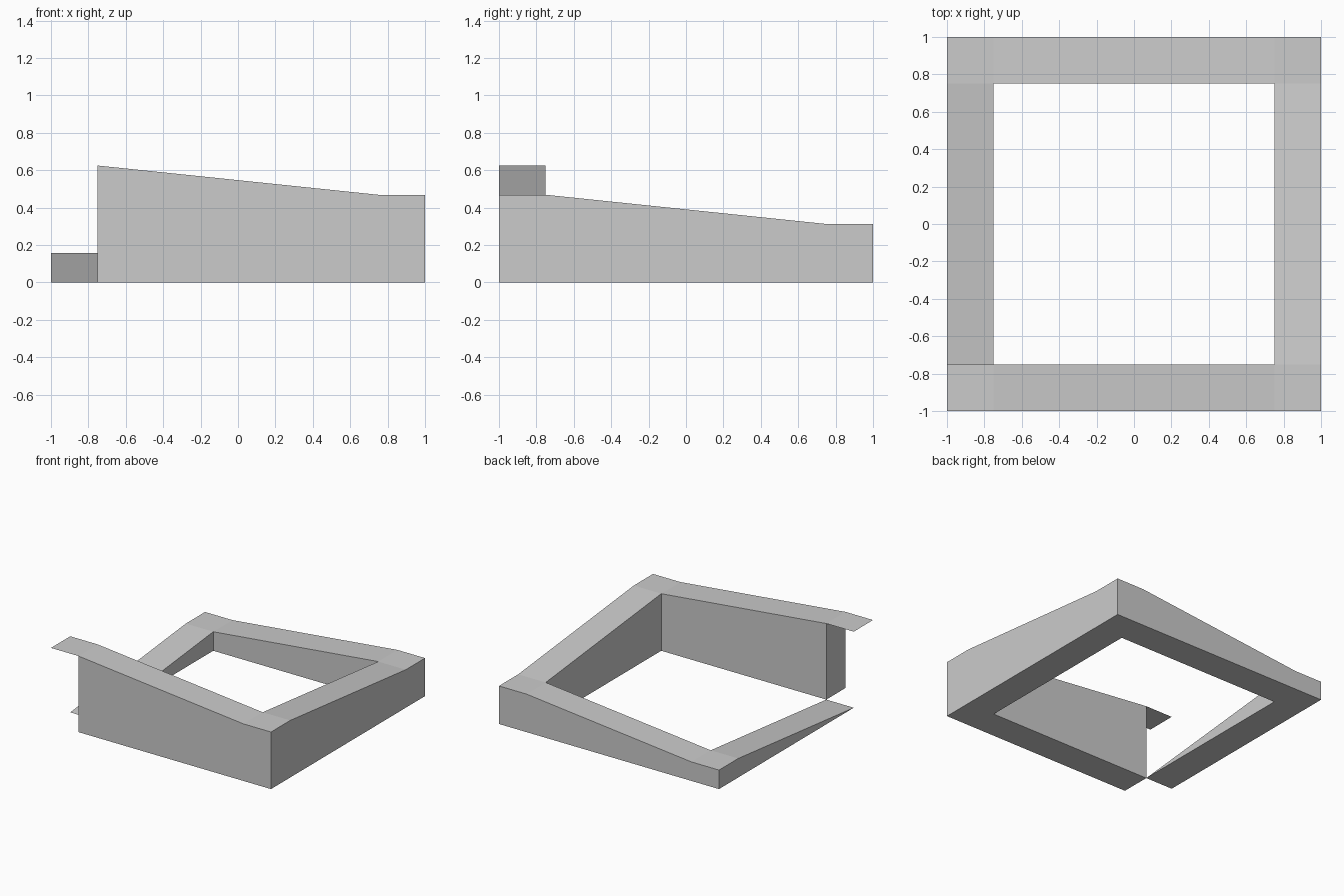
import bpy, bmesh
from math import pi
from mathutils import Matrix, Vector

if "Cube" in bpy.data.objects:
    bpy.data.objects.remove(bpy.data.objects["Cube"])

OUT, INN = 1.0, 0.75      # outer and inner half-widths of the square frame
STEP = 0.625 / 4          # height lost along each side

bm = bmesh.new()


def face(points, turn):
    """Add a face, turned to its side, skipping repeated points."""
    pts = []
    for p in points:
        if p not in pts:
            pts.append(p)
    rot = Matrix.Rotation(turn * pi / 2, 3, 'Z')
    bm.faces.new([bm.verts.new(rot @ Vector(p)) for p in pts])


def flat(x0, x1, z0, z1, turn, down=False):
    """Quad across the ramp width, from height z0 to z1."""
    pts = [(x0, -OUT, z0), (x1, -OUT, z1), (x1, -INN, z1), (x0, -INN, z0)]
    face(pts[::-1] if down else pts, turn)


# Four descending ramps, each the front one turned by 90 degrees
for i in range(4):
    h0, h1 = (4 - i) * STEP, (3 - i) * STEP
    first, last = i == 0, i == 3
    a = -INN if first else -OUT
    b = INN if last else OUT
    # sloped top and underside
    flat(-INN, INN, h0, h1, i)
    flat(-INN, INN, 0, 0, i, down=True)
    # level corner at the lower end
    if not last:
        flat(INN, OUT, h1, h1, i)
        flat(INN, OUT, 0, 0, i, down=True)
    # outer wall
    face([(a, -OUT, 0), (b, -OUT, 0), (b, -OUT, h1),
          (INN, -OUT, h1), (-INN, -OUT, h0), (a, -OUT, h0)], i)
    # inner wall
    face([(-INN, -INN, h0), (INN, -INN, h1), (INN, -INN, 0), (-INN, -INN, 0)], i)

# Overhanging thin landing and the end wall beneath it
top = 4 * STEP
flat(-OUT, -INN, top, top, 0)
face([(-INN, -OUT, 0), (-INN, -OUT, top), (-INN, -INN, top), (-INN, -INN, 0)], 0)

bmesh.ops.remove_doubles(bm, verts=bm.verts, dist=1e-4)
mesh = bpy.data.meshes.new("endless_ramp")
bm.to_mesh(mesh)
bm.free()
bpy.context.collection.objects.link(bpy.data.objects.new("endless_ramp", mesh))
